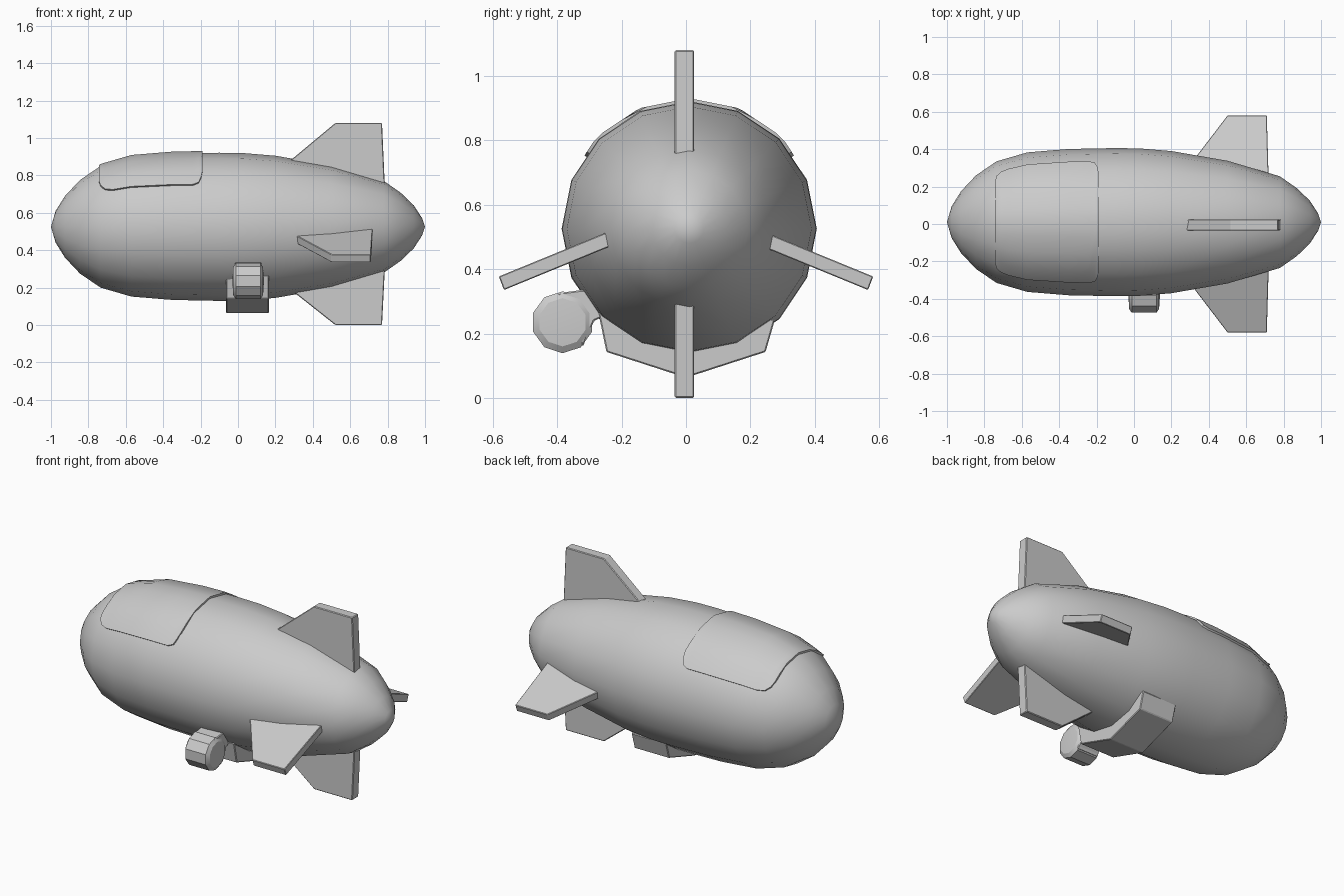
import bpy, bmesh, math
from mathutils import Vector

if "Cube" in bpy.data.objects:
    bpy.data.objects.remove(bpy.data.objects["Cube"])

CY, CZ, SIDES = 0.01, 0.525, 16
PROFILE = [(-1, 0), (-.975, .085), (-.925, .165), (-.845, .25), (-.735, .325),
           (-.57, .373), (-.35, .391), (-.1, .396), (.03, .394), (.2, .38), (.5, .328),
           (.78, .245), (.87, .182), (.94, .115), (.985, .045), (1, 0)]


def make(name, verts, faces, smooth=None, bevel=0):
    me = bpy.data.meshes.new(name)
    me.from_pydata([tuple(v) for v in verts], [], faces)
    bm = bmesh.new()
    bm.from_mesh(me)
    bmesh.ops.remove_doubles(bm, verts=bm.verts, dist=1e-5)
    bmesh.ops.recalc_face_normals(bm, faces=bm.faces)
    bm.to_mesh(me)
    bm.free()
    ob = bpy.data.objects.new(name, me)
    bpy.context.collection.objects.link(ob)
    if bevel:
        m = ob.modifiers.new("edge", 'BEVEL')
        m.width, m.segments = bevel, 1
    if smooth:
        bpy.ops.object.select_all(action='DESELECT')
        ob.select_set(True)
        bpy.context.view_layer.objects.active = ob
        bpy.ops.object.shade_smooth_by_angle(angle=math.radians(smooth))
    return ob


def prism(name, points, offset, **kw):
    """Close a planar outline into a solid shifted by offset."""
    n = len(points)
    pts = [Vector(p) for p in points]
    verts = pts + [p + Vector(offset) for p in pts]
    faces = [list(range(n)), list(range(n, 2 * n))]
    faces += [[i, (i + 1) % n, n + (i + 1) % n, n + i] for i in range(n)]
    return make(name, verts, faces, **kw)


def radius(x):
    for (x0, r0), (x1, r1) in zip(PROFILE, PROFILE[1:]):
        if x <= x1:
            return r0 + (r1 - r0) * (x - x0) / (x1 - x0)
    return 0


def on_hull(x, a, lift=0):
    """Point on the faceted hull; a is the angle from straight up."""
    step = 2 * math.pi / SIDES
    r = radius(x) * math.cos(step / 2) / math.cos(a % step - step / 2) + lift
    return (x, CY + r * math.sin(a), CZ + r * math.cos(a))


# Hull: 16-sided lathe along x
verts = [on_hull(x, 2 * math.pi * i / SIDES) for x, _ in PROFILE for i in range(SIDES)]
faces = [[k * SIDES + i, k * SIDES + (i + 1) % SIDES,
          (k + 1) * SIDES + (i + 1) % SIDES, (k + 1) * SIDES + i]
         for k in range(len(PROFILE) - 1) for i in range(SIDES)]
make("hull", verts, faces, smooth=50)

# Raised top panel with rounded corners, wrapped on the hull
stations = [(-.742, 42), (-.735, 48), (-.71, 53), (-.67, 55), (-.57, 55), (-.35, 55),
            (-.24, 55), (-.21, 53), (-.197, 48), (-.19, 42)]
cols = [-1, -.76, -.45, -.2, 0, .2, .45, .76, 1]
nc, nv = len(cols), len(cols) * len(stations)
verts = [on_hull(x, math.radians(a) * c, lift)
         for lift in (.011, -.015) for x, a in stations for c in cols]
faces = []
rows = len(stations)
for base in (0, nv):
    for k in range(rows - 1):
        for i in range(nc - 1):
            q = base + k * nc + i
            faces.append([q, q + 1, q + nc + 1, q + nc])
rim = ([i for i in range(nc)] + [k * nc + nc - 1 for k in range(1, rows)]
       + [(rows - 1) * nc + i for i in range(nc - 2, -1, -1)]
       + [k * nc for k in range(rows - 2, 0, -1)])
for p, q in zip(rim, rim[1:] + rim[:1]):
    faces.append([p, q, q + nv, p + nv])
make("top_panel", verts, faces, smooth=40)

# Vertical tail fins
T = .03
prism("upper_fin", [(.28, -T - .005, .88), (.52, -T - .005, 1.08), (.77, -T - .005, 1.08),
                    (.785, -T - .005, .74), (.5, -T - .005, .72)], (0, 2 * T, 0), bevel=.004)
prism("lower_fin", [(.28, -T - .005, .19), (.52, -T - .005, 0), (.77, -T - .005, 0),
                    (.785, -T - .005, .30), (.5, -T - .005, .32)], (0, 2 * T, 0), bevel=.004)

# Drooping side fins
for side, label in ((-1, "front"), (1, "back")):
    outline = [(.29, .29), (.5, .565), (.71, .565), (.72, .22), (.4, .22)]
    pts = [(x, side * y, .475 - .41 * (y - .275) - .021) for x, y in outline]
    prism(label + "_side_fin", pts, (0, side * .016, .042), bevel=.003)

# Gondola: V-bottomed cradle under the hull
prism("gondola", [(-.063, y, z) for y, z in
                  [(-.272, .265), (-.247, .143), (0, .063), (.247, .143), (.275, .24),
                   (.18, .30), (-.18, .30)]], (.228, 0, 0), bevel=.004)

# Engine pod: ten-sided drum with shallow conical ends
PY, PZ, N = -.383, .235, 10
rings = [(-.03, 0), (-.026, .075), (-.012, .096), (.12, .096), (.134, .075), (.139, 0)]
verts = [(x, PY + r * math.cos(2 * math.pi * (i + .5) / N),
          PZ + r * math.sin(2 * math.pi * (i + .5) / N)) for x, r in rings for i in range(N)]
faces = [[k * N + i, k * N + (i + 1) % N, (k + 1) * N + (i + 1) % N, (k + 1) * N + i]
         for k in range(len(rings) - 1) for i in range(N)]
make("engine_pod", verts, faces, smooth=25)

# Strut joining the pod to the hull
prism("engine_strut", [(-.015, y, z) for y, z in
                       [(-.40, .325), (-.325, .335), (-.25, .33), (-.25, .255),
                        (-.285, .24), (-.32, .16)]], (.14, 0, 0), bevel=.004)
